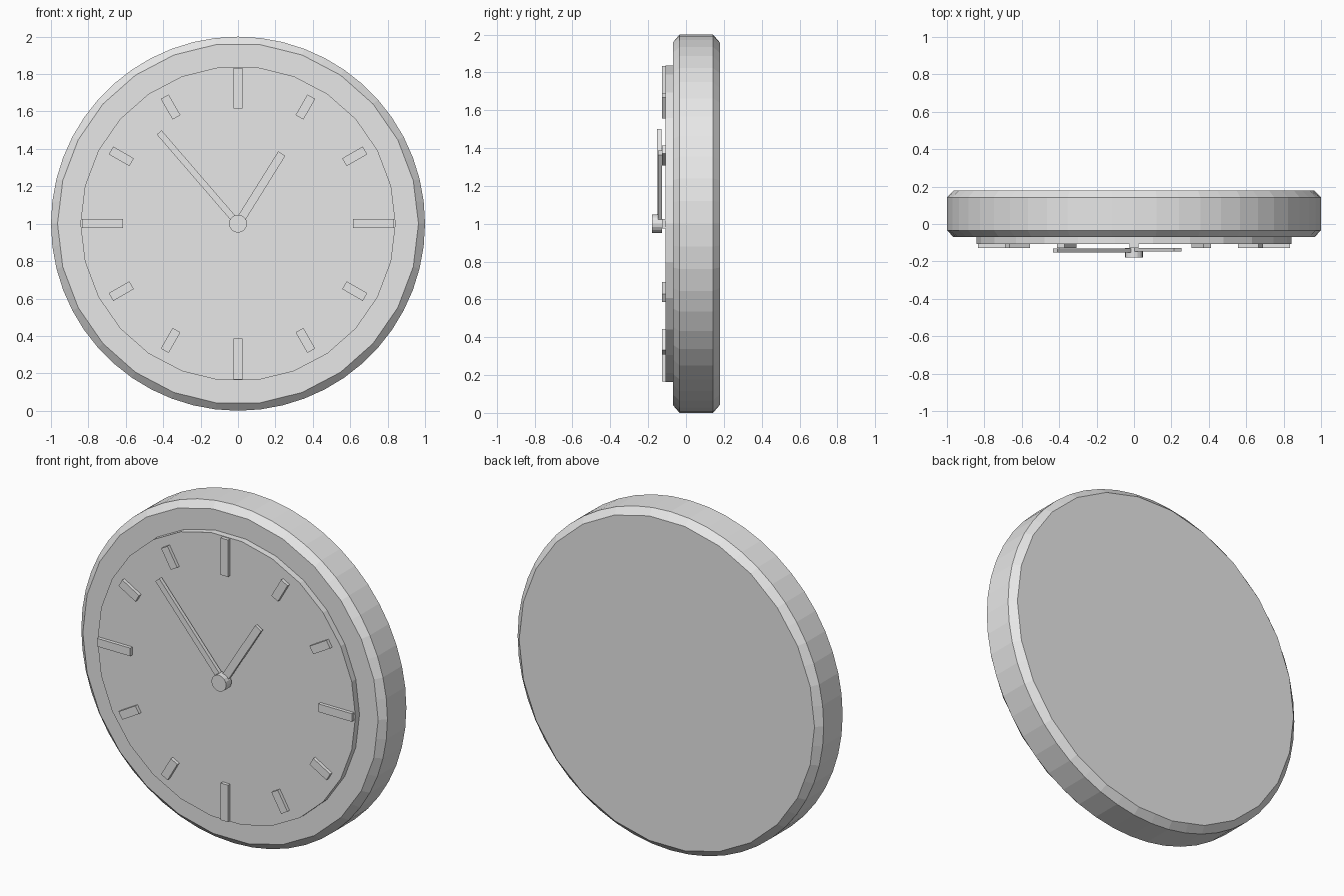
import bpy, bmesh, math
from mathutils import Matrix, Vector

if "Cube" in bpy.data.objects:
    bpy.data.objects.remove(bpy.data.objects["Cube"], do_unlink=True)

GREY = (0.8, 0.8, 0.8, 1.0)
grey = bpy.data.materials.new("light_grey")
grey.use_nodes = True
grey.diffuse_color = GREY
grey.node_tree.nodes["Principled BSDF"].inputs["Base Color"].default_value = GREY
CENTRE = Vector((0, 0, 1))


def finish(name, bm):
    bmesh.ops.recalc_face_normals(bm, faces=bm.faces)
    mesh = bpy.data.meshes.new(name)
    bm.to_mesh(mesh)
    bm.free()
    mesh.materials.append(grey)
    obj = bpy.data.objects.new(name, mesh)
    bpy.context.collection.objects.link(obj)
    return obj


def lathe(name, rings, sides):
    """Closed disc along y; a ring is (radius, y, straight chords between even corners)."""
    bm = bmesh.new()
    loops = []
    for radius, y, coarse in rings:
        loop = []
        for i in range(sides):
            a = math.tau * i / sides
            r = radius * math.cos(math.tau / sides) if coarse and i % 2 else radius
            loop.append(bm.verts.new(CENTRE + Vector((r * math.cos(a), y, r * math.sin(a)))))
        loops.append(loop)
    for low, high in zip(loops, loops[1:]):
        for i in range(sides):
            j = (i + 1) % sides
            bm.faces.new((low[i], low[j], high[j], high[i]))
    bm.faces.new(loops[0])
    bm.faces.new(loops[-1])
    return finish(name, bm)


def bar(name, degrees, inner, outer, width, front, back):
    """Box pointing outward from the centre, clockwise from twelve."""
    bm = bmesh.new()
    size = Matrix.Diagonal((width, back - front, outer - inner, 1))
    place = Matrix.Translation((0, (front + back) / 2, (inner + outer) / 2))
    turn = Matrix.Rotation(math.radians(degrees), 4, 'Y')
    bmesh.ops.create_cube(bm, size=1, matrix=Matrix.Translation(CENTRE) @ turn @ place @ size)
    return finish(name, bm)


# Case with chamfered rims, and the raised dial
lathe("case", [(0.965, -0.07, True), (1.0, -0.034, False),
               (1.0, 0.143, False), (0.965, 0.179, True)], 52)
lathe("dial", [(0.843, -0.108, False), (0.843, -0.07, False)], 26)

# Hour markers, longer at the quarters
for hour in range(12):
    inner, outer = (0.615, 0.833) if hour % 3 == 0 else (0.657, 0.784)
    bar(f"hour_marker_{hour or 12}", hour * 30, inner, outer, 0.048, -0.128, -0.107)

# Hands
bar("hour_hand", 32, 0.0, 0.442, 0.045, -0.148, -0.128)
bar("minute_hand", -40.8, 0.0, 0.645, 0.034, -0.152, -0.130)

# Hub cap on a thin spindle
lathe("hub_cap", [(0.048, -0.179, False), (0.048, -0.128, False)], 16)
lathe("spindle", [(0.024, -0.129, False), (0.024, -0.107, False)], 12)
